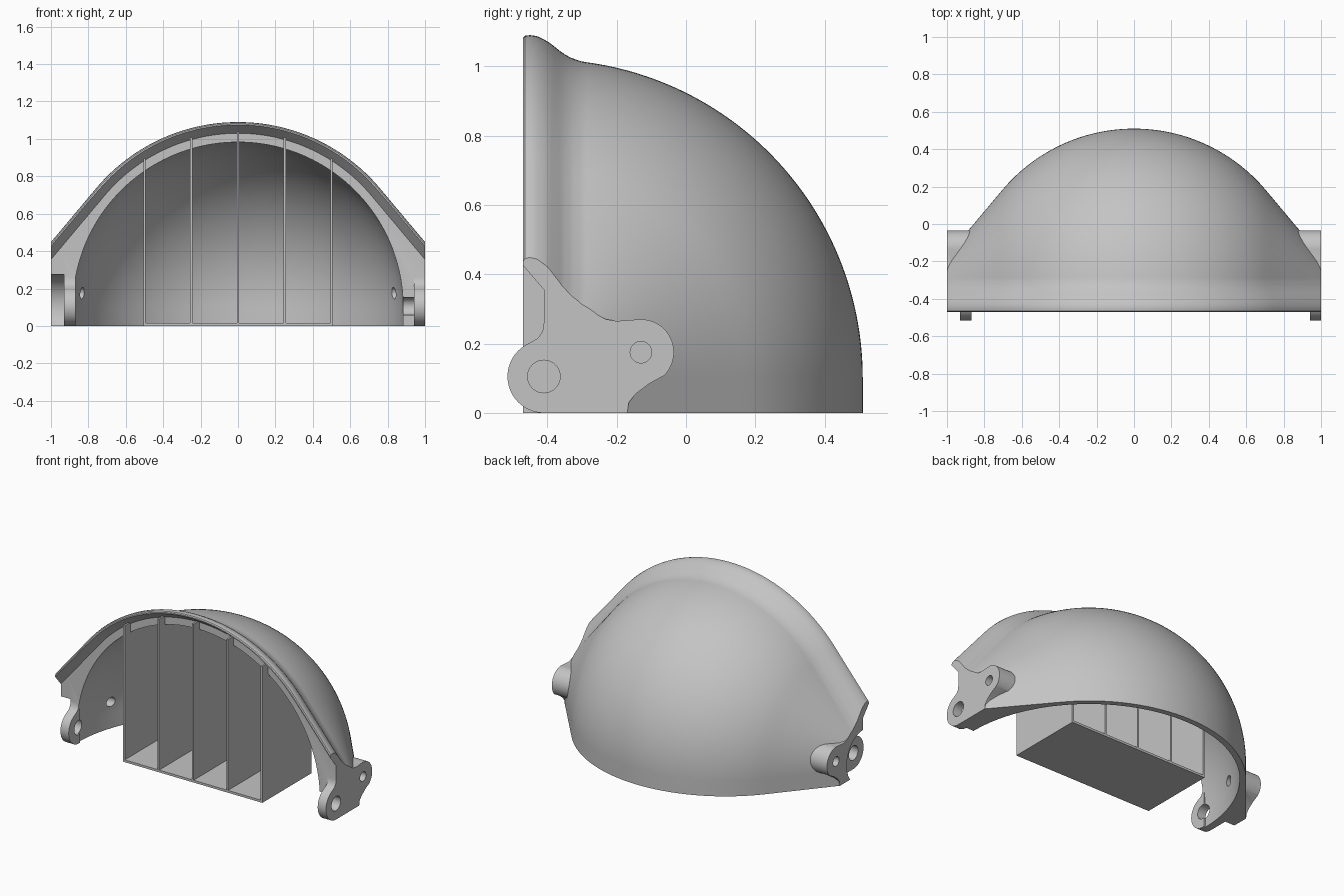
import bpy, bmesh
from math import sin, cos, radians, sqrt, pi

cube = bpy.data.objects.get("Cube")
if cube:
    bpy.data.objects.remove(cube, do_unlink=True)

# Shared dimensions: dome axis runs along x through the hinge line
AXIS_Y, AXIS_Z = -0.41, 0.10
DOME_R, CAVITY_R = 0.92, 0.883
FRONT = -0.47
TAPER = radians(40)
HINGE = (-0.41, 0.105)
BOLT = (-0.13, 0.175)

grey = bpy.data.materials.new("plain_grey")
grey.use_nodes = True
COLOUR = (0.55, 0.55, 0.55, 1)
grey.diffuse_color = COLOUR
grey.node_tree.nodes["Principled BSDF"].inputs["Base Color"].default_value = COLOUR


def loft(name, sections):
    """Skin closed loops of equal length and cap both ends."""
    bm = bmesh.new()
    rings = [[bm.verts.new(p) for p in s] for s in sections]
    n = len(rings[0])
    for a, b in zip(rings, rings[1:]):
        for i in range(n):
            j = (i + 1) % n
            bm.faces.new((a[i], a[j], b[j], b[i]))
    bm.faces.new(rings[0])
    bm.faces.new(rings[-1])
    bmesh.ops.recalc_face_normals(bm, faces=bm.faces[:])
    mesh = bpy.data.meshes.new(name)
    bm.to_mesh(mesh)
    bm.free()
    obj = bpy.data.objects.new(name, mesh)
    bpy.context.collection.objects.link(obj)
    return obj


def extrude(name, profile, x0, x1):
    """Extrude a (y, z) profile along x."""
    return loft(name, [[(x, y, z) for y, z in profile] for x in (x0, x1)])


def arc(centre, r, a0, a1, steps):
    angles = [radians(a0 + (a1 - a0) * i / steps) for i in range(steps + 1)]
    return [(centre[0] + r * cos(a), centre[1] + r * sin(a)) for a in angles]


def boolean(obj, tool, operation):
    mod = obj.modifiers.new("cut", 'BOOLEAN')
    mod.object, mod.operation, mod.solver = tool, operation, 'EXACT'
    bpy.context.view_layer.objects.active = obj
    bpy.ops.object.modifier_apply(modifier=mod.name)
    bpy.data.objects.remove(tool, do_unlink=True)


def radius(x, R):
    """Distance from the axis: round in the middle, straight taper at the ends."""
    x = abs(x)
    if x < R * cos(TAPER):
        return sqrt(R * R - x * x)
    return (R - x * cos(TAPER)) / sin(TAPER)


# Flared rim: outward swell as a function of depth
RIM = [(-0.47, 0.062), (-0.465, 0.068), (-0.45, 0.07), (-0.43, 0.067),
       (-0.40, 0.053), (-0.375, 0.034), (-0.355, 0.019), (-0.33, 0.007), (-0.30, 0)]


def swell(y):
    for (y0, s0), (y1, s1) in zip(RIM, RIM[1:]):
        if y <= y1:
            return s0 + (s1 - s0) * (y - y0) / (y1 - y0)
    return 0


def shell_section(x, steps=96):
    pts = [(x, FRONT, 0)]
    for y, s in RIM[:4]:
        pts.append((x, y, AXIS_Z + radius(x, DOME_R + s)))
    for i in range(steps + 1):
        t = pi / 2 * i / steps
        r = radius(x, DOME_R)
        for _ in range(4):
            r = radius(x, DOME_R + swell(AXIS_Y + r * sin(t)))
        pts.append((x, AXIS_Y + r * sin(t), AXIS_Z + r * cos(t)))
    pts.append((x, pts[-1][1], 0))
    return pts


def cavity_section(t, steps=48):
    x, r = CAVITY_R * sin(t), CAVITY_R * cos(t)
    curve = arc((AXIS_Y, AXIS_Z), r, 90, 0, steps)
    loop = [(-0.6, -0.1), (-0.6, AXIS_Z + r)] + curve + [(AXIS_Y + r, -0.1)]
    return [(x, y, z) for y, z in loop]


def recess_section(y, R, steps=88):
    xs = [-1.1 + 2.2 * i / steps for i in range(steps + 1)]
    top = [(x, y, AXIS_Z + radius(x, R)) for x in xs]
    return [(-1.1, y, -0.2)] + top + [(1.1, y, -0.2)]


# Dome shell with flared rim
shell = loft("dome_shell", [shell_section(-1 + i / 40) for i in range(81)])

# Side bosses around the bolt holes
boss = [(-0.40, 0), (-0.17, 0), (-0.165, 0.03), (-0.145, 0.055), (-0.105, 0.085)]
boss += arc(BOLT, 0.095, -45, 95, 28)
boss += [(-0.20, 0.265), (-0.23, 0.27), (-0.25, 0.28), (-0.40, 0.33)]
for side in (-1, 1):
    boolean(shell, extrude("boss", boss, 0.7 * side, side), 'UNION')

# Hollow interior and bevelled recess inside the rim
cavity = loft("cavity", [cavity_section(radians(89 * i / 40)) for i in range(-40, 41)])
boolean(shell, cavity, 'DIFFERENCE')
recess = loft("recess", [recess_section(y, 0.93 + 0.75 * (AXIS_Y - y)) for y in (AXIS_Y, -0.6)])
boolean(shell, recess, 'DIFFERENCE')

# Clearance outside the inset lug
clearance = extrude("clearance", arc(HINGE, 0.17, 0, 354, 59), -1.1, -0.93)
boolean(shell, clearance, 'DIFFERENCE')

# Hinge lugs: one flush with the side, one inset
lug = [(-0.40, 0)] + arc(HINGE, 0.105, 270, 115, 32)
lug += [(-0.428, 0.215), (-0.414, 0.235), (-0.41, 0.26), (-0.40, 0.26)]
for x0, x1 in ((0.94, 1.0), (-0.93, -0.87)):
    boolean(shell, extrude("lug", lug, x0, x1), 'UNION')

# Hinge and bolt holes
for centre, r in ((HINGE, 0.047), (BOLT, 0.031)):
    for side in (-1, 1):
        hole = extrude("hole", arc(centre, r, 0, 350, 35), 0.75 * side, 1.1 * side)
        boolean(shell, hole, 'DIFFERENCE')

# Open rack: floor plate and upright dividers that meet the shell
BACK, HALF = 0.04, 0.006
parts = [shell]
floor = [(FRONT, 0), (BACK, 0), (BACK, 0.015), (FRONT, 0.015)]
parts.append(extrude("rack_floor", floor, -0.5 - HALF, 0.5 + HALF))
for i in range(5):
    x = -0.5 + 0.25 * i
    r = radius(x, 0.9)
    top = []
    for k in range(17):
        y = BACK + (AXIS_Y - BACK) * k / 16
        top.append((y, AXIS_Z + sqrt(r * r - (y - AXIS_Y) ** 2)))
    lip = AXIS_Z + radius(x, 0.94)
    wall = [(FRONT, 0), (BACK, 0)] + top + [(AXIS_Y, lip), (FRONT, lip)]
    parts.append(extrude(f"rack_divider_{i + 1}", wall, x - HALF, x + HALF))

# Finish: one colour, smooth shading with crisp edges
bpy.ops.object.select_all(action='DESELECT')
for obj in parts:
    obj.data.materials.clear()
    obj.data.materials.append(grey)
    obj.select_set(True)
bpy.context.view_layer.objects.active = shell
bpy.ops.object.shade_smooth_by_angle(angle=radians(30))
